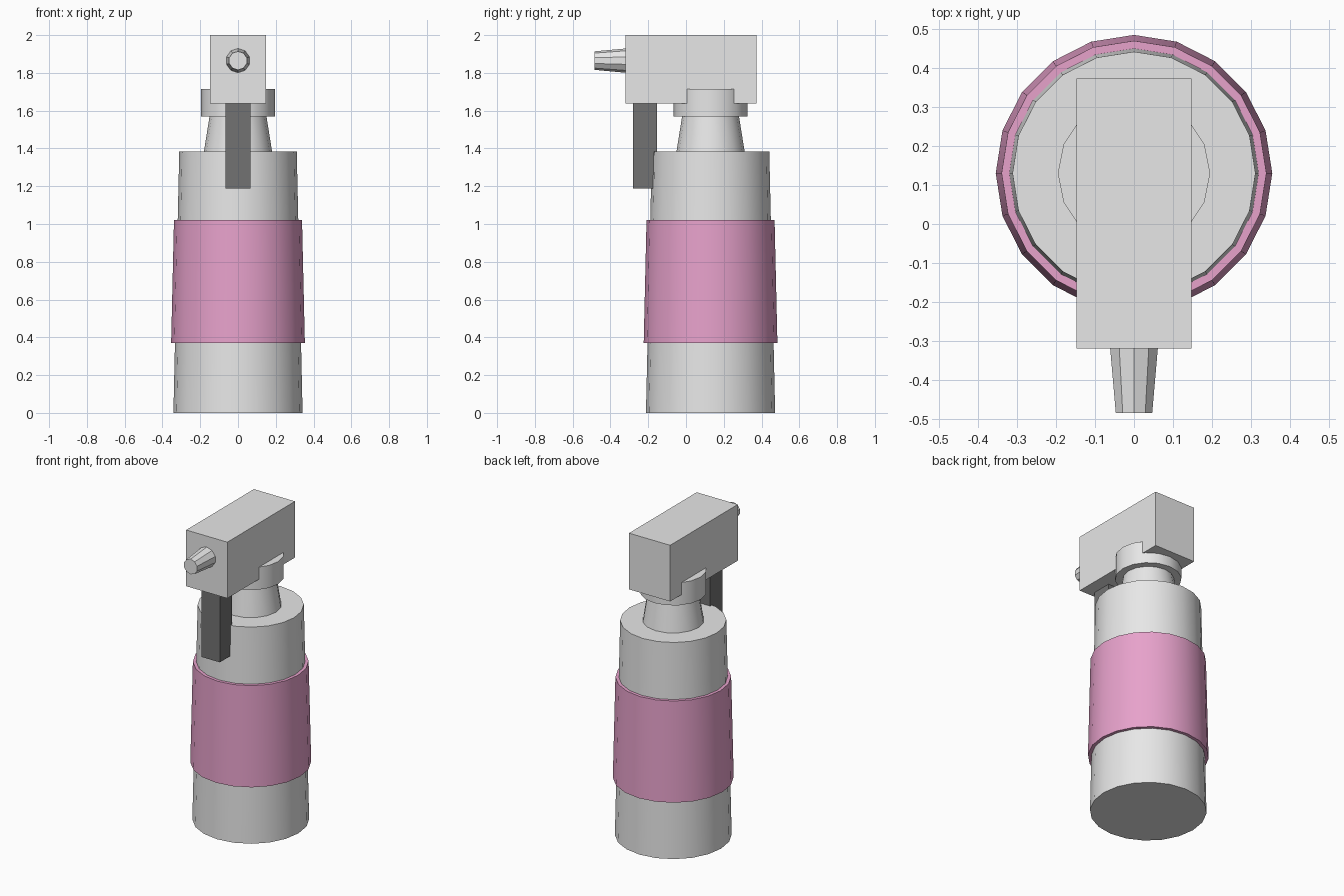
import bpy
import math
from mathutils import Vector

default_cube = bpy.data.objects.get("Cube")
if default_cube:
    bpy.data.objects.remove(default_cube, do_unlink=True)

AXIS_Y = 0.13  # the bottle stands behind the centre, the nozzle reaches forward


def make_material(name, rgb):
    mat = bpy.data.materials.new(name)
    mat.use_nodes = True
    mat.diffuse_color = (*rgb, 1)
    mat.node_tree.nodes["Principled BSDF"].inputs["Base Color"].default_value = (*rgb, 1)
    return mat


light_grey = make_material("light grey", (0.8, 0.8, 0.8))
pink = make_material("pink", (0.8, 0.36, 0.6))
dark_grey = make_material("dark grey", (0.17, 0.17, 0.17))


def finish(name, mat):
    obj = bpy.context.object
    obj.name = name
    obj.data.name = name
    obj.data.materials.append(mat)
    return obj


def box(name, low, high, mat):
    low, high = Vector(low), Vector(high)
    bpy.ops.mesh.primitive_cube_add(size=1, location=(low + high) / 2)
    bpy.context.object.scale = high - low
    bpy.ops.object.transform_apply(location=False, rotation=False, scale=True)
    return finish(name, mat)


def upright_cone(name, sides, r_low, r_high, z_low, z_high, mat):
    bpy.ops.mesh.primitive_cone_add(
        vertices=sides, radius1=r_low, radius2=r_high, depth=z_high - z_low,
        location=(0, AXIS_Y, (z_low + z_high) / 2))
    bpy.ops.object.shade_smooth_by_angle(angle=math.radians(30))
    return finish(name, mat)


# Bottle and the wrapped band
upright_cone("bottle_body", 20, 0.342, 0.311, 0, 1.385, light_grey)
upright_cone("label_band", 20, 0.354, 0.339, 0.37, 1.02, pink)

# Neck and collar
upright_cone("neck", 16, 0.181, 0.149, 1.38, 1.58, light_grey)
upright_cone("collar", 16, 0.195, 0.195, 1.57, 1.715, light_grey)

# Spray head with trigger
box("spray_head", (-0.147, -0.319, 1.637), (0.147, 0.372, 2.0), light_grey)
box("trigger", (-0.066, -0.28, 1.187), (0.066, -0.153, 1.65), dark_grey)

# Nozzle tapering towards the front
bpy.ops.mesh.primitive_cone_add(
    vertices=10, radius1=0.065, radius2=0.049, depth=0.175,
    location=(0, -0.3965, 1.865), rotation=(math.radians(90), 0, 0))
finish("nozzle", light_grey)
